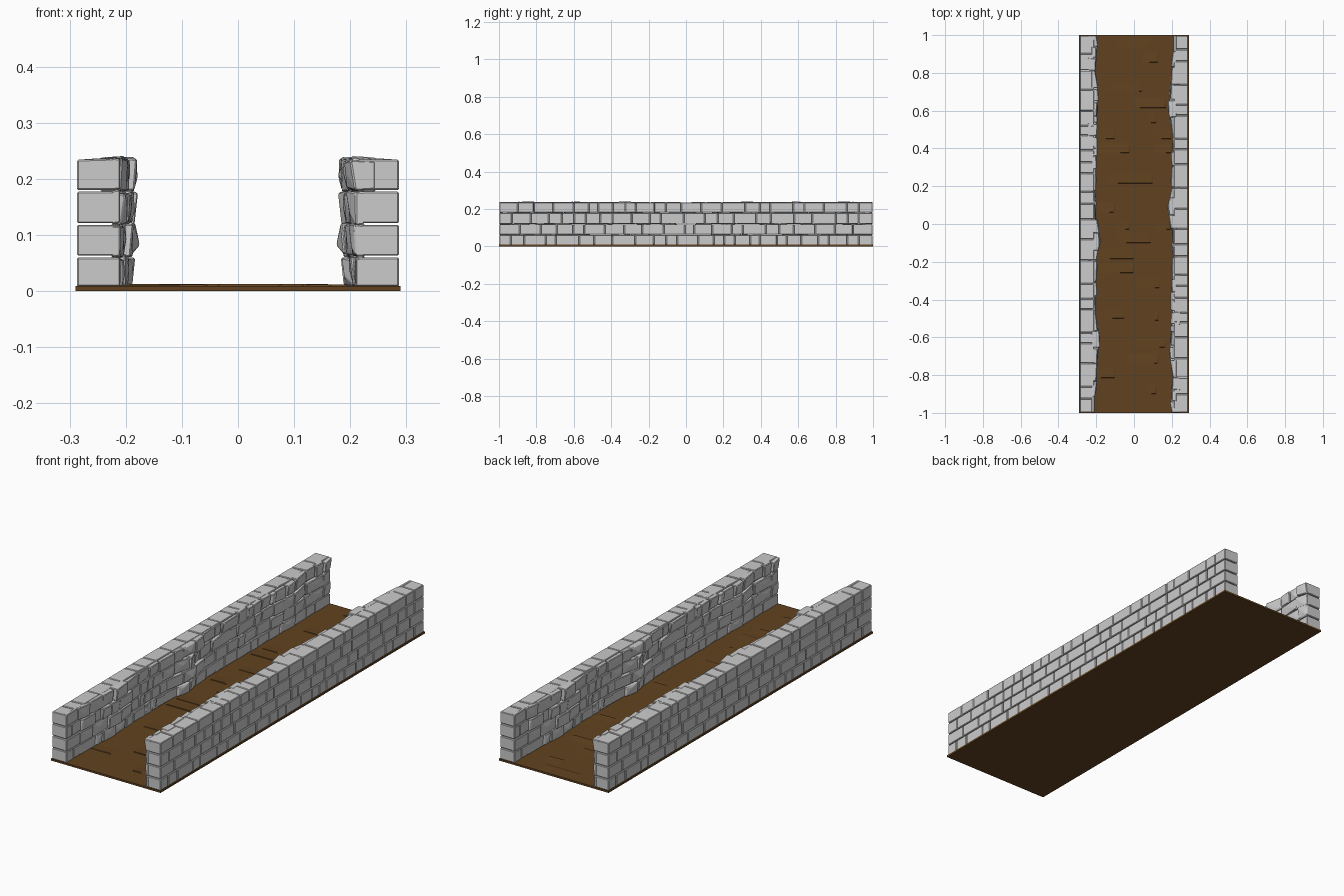
import bpy, bmesh, random
from mathutils import Vector, noise

if "Cube" in bpy.data.objects:
    bpy.data.objects.remove(bpy.data.objects["Cube"])

random.seed(7)
ROWS = [(0.008, 0.060), (0.063, 0.118), (0.121, 0.177), (0.180, 0.234)]
OUTER, MID, HALF = -0.287, -0.213, 0.998
# inner edge of the top course of the left wall, as (y, x)
EDGE = [(-1, -.211), (-.9, -.209), (-.75, -.192), (-.6, -.186), (-.45, -.203), (-.3, -.207),
        (-.18, -.198), (-.09, -.177), (0, -.198), (.15, -.207), (.35, -.202), (.5, -.203),
        (.7, -.188), (.82, -.206), (.92, -.195), (1, -.211)]


def inner_x(y):
    y = max(-1, min(1, y))
    for (a, xa), (b, xb) in zip(EDGE, EDGE[1:]):
        if y <= b:
            return xa + (xb - xa) * (y - a) / (b - a)
    return EDGE[-1][1]


def make_object(bm, name, mat=None):
    bmesh.ops.recalc_face_normals(bm, faces=bm.faces[:])
    me = bpy.data.meshes.new(name)
    bm.to_mesh(me)
    bm.free()
    ob = bpy.data.objects.new(name, me)
    bpy.context.collection.objects.link(ob)
    if mat:
        me.materials.append(mat)
    return ob


def add_stone(bm, pts, bevel=0.0025):
    """Convex bevelled stone around the given points."""
    tmp = bmesh.new()
    for p in pts:
        tmp.verts.new(p)
    out = bmesh.ops.convex_hull(tmp, input=tmp.verts[:])
    loose = [v for v in tmp.verts if not v.link_faces]
    bmesh.ops.delete(tmp, geom=loose, context='VERTS')
    bmesh.ops.dissolve_limit(tmp, angle_limit=0.06, verts=tmp.verts[:], edges=tmp.edges[:])
    bmesh.ops.bevel(tmp, geom=tmp.edges[:], offset=bevel, segments=1,
                    affect='EDGES', clamp_overlap=True)
    me = bpy.data.meshes.new("tmp")
    tmp.to_mesh(me)
    tmp.free()
    bm.from_mesh(me)
    bpy.data.meshes.remove(me)


def spans(lo, hi):
    """Split the wall length into random brick lengths."""
    lens = []
    while sum(lens) < 2 * HALF:
        lens.append(random.uniform(lo, hi))
    k = 2 * HALF / sum(lens)
    y, res = -HALF, []
    for l in lens:
        res.append((y, y + l * k))
        y += l * k
    return res


def rnd(a):
    return random.uniform(-a, a)


# Left wall: regular outer bricks and rough inner facing stones
bricks, facing = bmesh.new(), bmesh.new()
for r, (z0, z1) in enumerate(ROWS):
    top = r == 3
    for a, b in spans(0.05, 0.13):
        a, b = a + 0.0015, b - 0.0015
        pts = [(OUTER, y, z) for y in (a, b) for z in (z0, z1)]
        pts += [(MID, y, z) for y in (a, b)
                for z in (z0, z1 + (random.uniform(0, 0.005) if top else 0))]
        add_stone(bricks, pts)
    for a, b in spans(0.04, 0.12):
        a, b = a + 0.001, b - 0.001
        inset = (3 - r) * 0.0035
        lo, hi = z0 + rnd(0.003), z1 + rnd(0.004)
        lo = max(lo, 0.008)
        back = -0.245 if top and random.random() < 0.3 else -0.225
        pts = [(back, y, z) for y in (a, b) for z in (lo, hi)]
        push = rnd(0.006)
        for y in (a, b):
            ye = y + rnd(0.006) if abs(y) < 0.95 else y
            for z, extra in ((lo, -0.003), (hi, 0.002)):
                x = inner_x(y) - inset + push + extra + rnd(0.004)
                pts.append((max(x, MID + 0.003), ye, max(0.008, z + rnd(0.003))))
        m = (a + b) / 2
        pts.append((inner_x(m) - inset + push + 0.004, m + rnd(0.015),
                    (lo + hi) / 2 + rnd(0.012)))
        add_stone(facing, pts)

# Right wall is the left wall turned half way round
for bm, name in ((bricks, "outer_bricks"), (facing, "inner_stones")):
    left = make_object(bm, "left_wall_" + name)
    right = left.copy()
    right.name = "right_wall_" + name
    right.rotation_euler.z = 3.14159265
    bpy.context.collection.objects.link(right)

# Earth-brown floor slab
brown = bpy.data.materials.new("brown_floor")
brown.diffuse_color = (0.12, 0.055, 0.014, 1)
brown.use_nodes = True
brown.node_tree.nodes["Principled BSDF"].inputs["Base Color"].default_value = brown.diffuse_color
bm = bmesh.new()
bmesh.ops.create_cube(bm, size=1)
for v in bm.verts:
    v.co = Vector((v.co.x * 0.58, v.co.y * 2, (v.co.z + 0.5) * 0.009))
make_object(bm, "floor", brown)

# Raised plank splinters: thin wedges rising to a small step, (x0, x1, y)
STEPS = [(-.1, .09, .93), (.04, .13, .855), (-.15, .05, .7), (0, .17, .615), (.07, .12, .535),
         (-.19, -.1, .45), (.1, .2, .45), (-.2, -.02, .375), (.1, .2, .375), (-.15, .1, .215),
         (-.19, -.1, .06), (-.1, -.02, -.03), (.11, .2, -.03), (-.09, .09, -.1),
         (-.2, 0, -.185), (-.2, 0, -.26), (0, .14, -.34), (-.15, -.05, -.5), (.1, .13, -.51),
         (0, .17, -.655), (-.04, .13, -.74), (-.22, -.1, -.815), (.07, .12, -.9)]
bm = bmesh.new()
for x0, x1, y in STEPS:
    h = random.uniform(0.011, 0.013)
    p = [(x0, y + 0.06, 0.0085), (x1, y + 0.06, 0.0085), (x0, y, 0.0085),
         (x1, y, 0.0085), (x0 + 0.01, y, h), (x1 - 0.01, y + 0.003, h)]
    v = [bm.verts.new(c) for c in p]
    for f in ((0, 1, 3, 2), (2, 3, 5, 4), (0, 4, 5, 1), (0, 2, 4), (1, 5, 3)):
        bm.faces.new([v[i] for i in f])
make_object(bm, "floor_splinters", brown)
